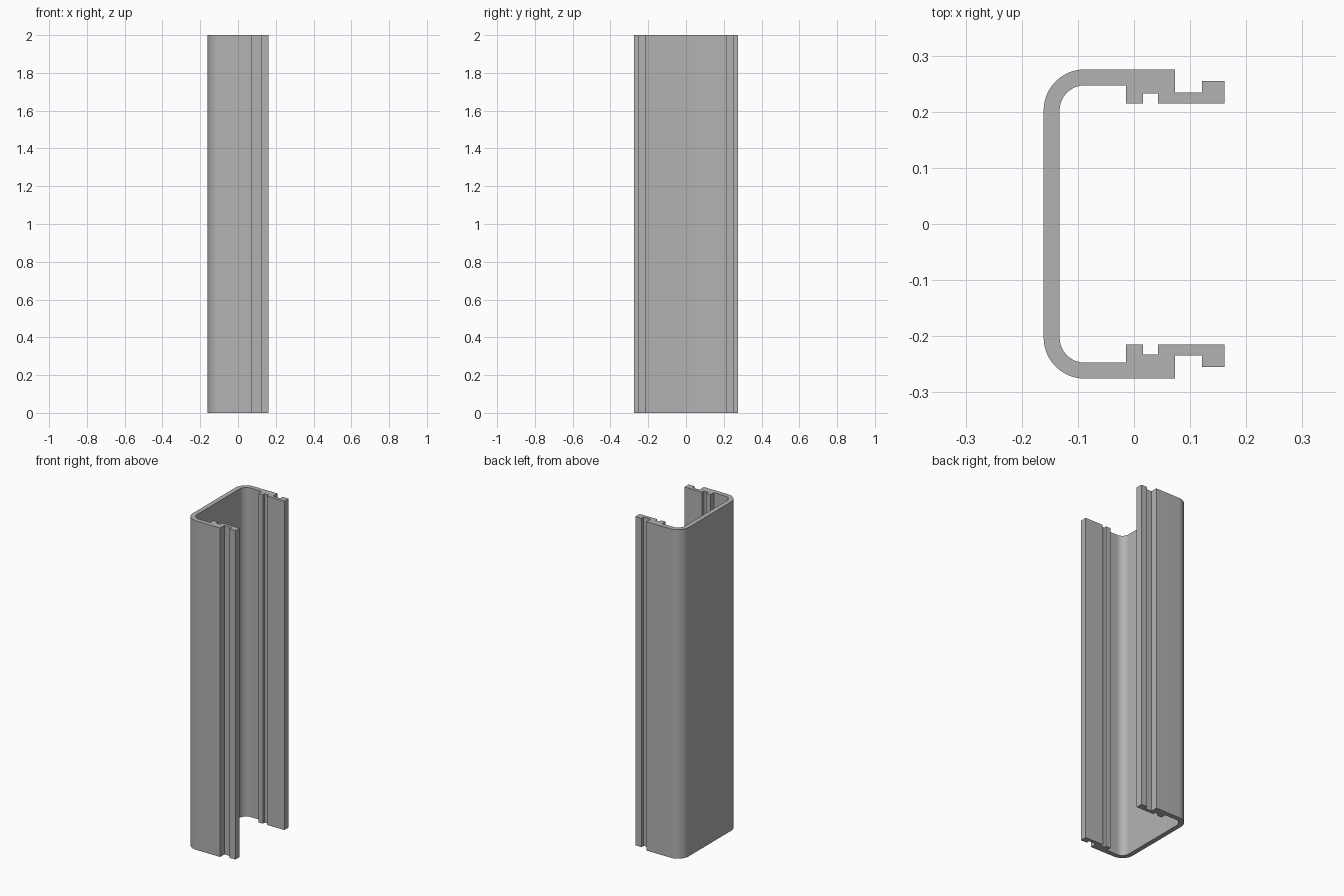
import bpy, bmesh, math

if "Cube" in bpy.data.objects:
    bpy.data.objects.remove(bpy.data.objects["Cube"])

LENGTH = 2.0
CX, CY = -0.088, 0.2025      # centre of the rounded corner
R_OUT, R_IN = 0.073, 0.0445   # outer and inner corner radii
STEPS = 16


def arc(radius, start, end):
    """Points on the corner arc, angles in degrees."""
    return [(CX + radius * math.cos(math.radians(start + (end - start) * i / STEPS)),
             CY + radius * math.sin(math.radians(start + (end - start) * i / STEPS)))
            for i in range(STEPS + 1)]


# Half profile: outer corner, stepped lip, then back along the inside
outer = arc(R_OUT, 180, 90)
lip = [(0.073, 0.2755), (0.073, 0.2345), (0.121, 0.2345), (0.121, 0.2545),
       (0.161, 0.2545), (0.161, 0.215), (0.043, 0.215), (0.043, 0.2325),
       (0.016, 0.2325), (0.016, 0.215), (-0.014, 0.215), (-0.014, CY + R_IN)]
inner = arc(R_IN, 90, 180)
half = outer + lip + inner

# Full C profile by mirroring across y = 0
profile = half + [(x, -y) for x, y in reversed(half)]

# Extrude the profile into the channel
bm = bmesh.new()
face = bm.faces.new([bm.verts.new((x, y, 0)) for x, y in profile])
ext = bmesh.ops.extrude_face_region(bm, geom=[face], use_keep_orig=True)
top = [g for g in ext["geom"] if isinstance(g, bmesh.types.BMVert)]
bmesh.ops.translate(bm, verts=top, vec=(0, 0, LENGTH))
bmesh.ops.recalc_face_normals(bm, faces=bm.faces[:])
mesh = bpy.data.meshes.new("channel_profile")
bm.to_mesh(mesh)
bm.free()

channel = bpy.data.objects.new("channel_profile", mesh)
bpy.context.collection.objects.link(channel)

# Plain grey finish
grey = bpy.data.materials.new("grey")
grey.diffuse_color = (0.45, 0.45, 0.45, 1)
grey.use_nodes = True
grey.node_tree.nodes["Principled BSDF"].inputs["Base Color"].default_value = grey.diffuse_color
mesh.materials.append(grey)

# Smooth corners, sharp lip edges
bpy.context.view_layer.objects.active = channel
channel.select_set(True)
bpy.ops.object.shade_smooth_by_angle(angle=math.radians(30))
